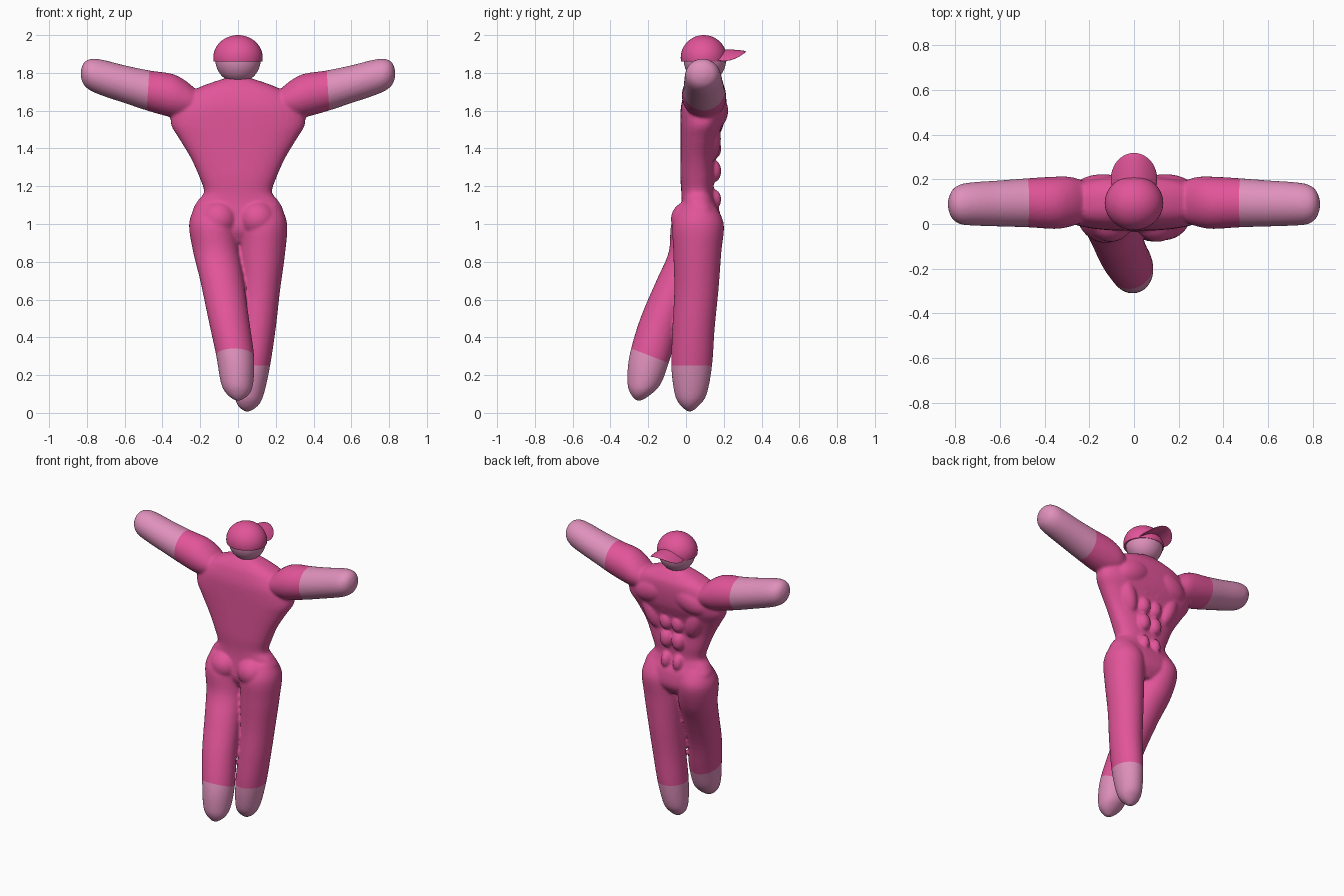
import bpy, bmesh, math
from mathutils import Matrix, Vector

if "Cube" in bpy.data.objects:
    bpy.data.objects.remove(bpy.data.objects["Cube"])


def material(name, rgb):
    m = bpy.data.materials.new(name)
    m.use_nodes = True
    m.diffuse_color = (*rgb, 1)
    m.node_tree.nodes["Principled BSDF"].inputs["Base Color"].default_value = (*rgb, 1)
    return m


PINK = material("hot pink", (0.76, 0.09, 0.32))
SKIN = material("pale pink", (0.74, 0.28, 0.50))


def spline(rows, steps=5):
    """Smoothly interpolate rows of section values."""
    out = []
    for i in range(len(rows) - 1):
        a, b, c, d = (rows[min(max(i + k, 0), len(rows) - 1)] for k in (-1, 0, 1, 2))
        for s in range(steps):
            t = s / steps
            out.append([q + 0.5 * t * (r - p + t * (2 * p - 5 * q + 4 * r - u + t * (3 * (q - r) + u - p)))
                        for p, q, r, u in zip(a, b, c, d)])
    return out + [rows[-1]]


def loft(bm, rows, along_x=False, power=2.0, sides=40):
    """Rows are centre x, y, z and two radii; rings lie across z, or across x."""
    rings = []
    for x, y, z, ra, rb in spline(rows):
        ring = []
        for k in range(sides):
            a = math.tau * k / sides
            u = ra * math.copysign(abs(math.cos(a)) ** (2 / power), math.cos(a))
            v = rb * math.copysign(abs(math.sin(a)) ** (2 / power), math.sin(a))
            ring.append(bm.verts.new((x, y + u, z + v) if along_x else (x + u, y + v, z)))
        rings.append(ring)
    for r, s in zip(rings, rings[1:]):
        for k in range(sides):
            n = (k + 1) % sides
            bm.faces.new((r[k], r[n], s[n], s[k]))
    bm.faces.new(rings[0])
    bm.faces.new(rings[-1])


def ball(bm, centre, radii, tilt=0):
    m = Matrix.Translation(centre) @ Matrix.Rotation(tilt, 4, 'Y') @ Matrix.Diagonal((*radii, 1))
    return bmesh.ops.create_uvsphere(bm, u_segments=40, v_segments=24, radius=1, matrix=m)["verts"]


def finish(bm, name, mats):
    bmesh.ops.recalc_face_normals(bm, faces=bm.faces)
    me = bpy.data.meshes.new(name)
    bm.to_mesh(me)
    bm.free()
    for m in mats:
        me.materials.append(m)
    me.shade_smooth()
    ob = bpy.data.objects.new(name, me)
    bpy.context.collection.objects.link(ob)
    return ob


# Torso and hips
bm = bmesh.new()
loft(bm, [(0, .07, .90, .08, .07), (0, .075, .97, .20, .11), (0, .075, 1.06, .24, .105),
          (0, .065, 1.12, .215, .09), (0, .06, 1.17, .18, .085), (0, .06, 1.25, .205, .09),
          (0, .06, 1.35, .25, .09), (0, .07, 1.45, .31, .10), (0, .085, 1.53, .355, .115),
          (0, .093, 1.62, .34, .12), (0, .1, 1.69, .27, .11), (0, .1, 1.73, .19, .09),
          (0, .1, 1.765, .09, .06), (0, .1, 1.775, .05, .04)], power=2.5)

# Standing leg and trailing leg
loft(bm, [(.05, .02, .008, .015, .012), (.053, .02, .04, .055, .05), (.06, .025, .1, .077, .085),
          (.078, .03, .25, .092, .108), (.1, .04, .45, .1, .112), (.115, .055, .65, .108, .117),
          (.128, .06, .85, .122, .127), (.135, .065, 1, .125, .135), (.125, .065, 1.1, .1, .09)])
loft(bm, [(0, -.25, .065, .015, .015), (0, -.238, .1, .06, .055), (-.005, -.22, .16, .086, .09),
          (-.015, -.19, .3, .1, .11), (-.05, -.13, .5, .108, .112), (-.085, -.04, .7, .115, .117),
          (-.115, .033, .85, .122, .125), (-.133, .06, 1, .126, .138), (-.125, .065, 1.1, .1, .09)])

for s in (1, -1):
    # Arm
    loft(bm, [(s * x, y, z, a, b) for x, y, z, a, b in (
        (.22, .1, 1.64, .09, .07), (.28, .1, 1.66, .11, .1), (.35, .095, 1.68, .117, .115),
        (.47, .095, 1.705, .11, .108), (.6, .092, 1.74, .103, .1), (.72, .09, 1.775, .097, .095),
        (.78, .088, 1.79, .088, .084), (.815, .088, 1.795, .062, .06), (.832, .088, 1.795, .02, .02))],
        along_x=True)
    # Buttock, chest muscle and rib edge
    ball(bm, (s * .104, .02, 1.025), (.1, .1, .098))
    ball(bm, (s * .14, .135, 1.6), (.15, .088, .095), s * .35)
    ball(bm, (s * .165, .11, 1.45), (.065, .075, .14), s * .35)
    # Stomach muscles
    for z, w, h in ((1.5, .035, .05), (1.4, .046, .058), (1.28, .046, .06), (1.13, .036, .055)):
        ball(bm, (s * .045, .145, z), (w, .042, h))

# Blend the body into one skin
rough = finish(bm, "body_blend", [PINK])
remesh = rough.modifiers.new("blend", 'REMESH')
remesh.mode = 'VOXEL'
remesh.voxel_size = 0.009
smooth = rough.modifiers.new("soften", 'SMOOTH')
smooth.factor = 0.5
smooth.iterations = 4
bm = bmesh.new()
bm.from_object(rough, bpy.context.evaluated_depsgraph_get())
bpy.data.objects.remove(rough)

# Clean colour edges at the sleeves and trouser ends
slope = Vector((0, .36, .93))
ankle = Vector((0, -.185, .3))
cuts = [(Vector((s * .477, .09, 1.7)), Vector((s, 0, .065))) for s in (1, -1)]
for point, normal in cuts + [(ankle, slope), (Vector((0, 0, .25)), Vector((0, 0, 1)))]:
    bmesh.ops.bisect_plane(bm, geom=bm.verts[:] + bm.edges[:] + bm.faces[:], dist=1e-5,
                           plane_co=point, plane_no=normal)
for f in bm.faces:
    c = f.calc_center_median()
    hand = any((c - p).dot(n) > 0 for p, n in cuts)
    foot = c.z < .25 or (c.y < -.085 and (c - ankle).dot(slope) < 0)
    f.material_index = int(hand or foot)
    f.smooth = True
finish(bm, "body", [PINK, SKIN])

# Head
bm = bmesh.new()
ball(bm, (0, .1, 1.87), (.12, .112, .123))
finish(bm, "head", [SKIN])

# Cap dome
bm = bmesh.new()
ball(bm, (0, .094, 1.88), (.131, .122, .12))
cut = bmesh.ops.bisect_plane(bm, geom=bm.verts[:] + bm.edges[:] + bm.faces[:],
                             plane_co=(0, 0, 1.86), plane_no=(0, 0, -1), clear_outer=True)
bmesh.ops.holes_fill(bm, edges=[e for e in cut["geom_cut"] if isinstance(e, bmesh.types.BMEdge)])
dome = finish(bm, "cap_dome", [PINK])

# Cap bill, drooping at the sides
bm = bmesh.new()
for v in ball(bm, (0, .2, 1.912), (.104, .118, .012)):
    v.co.z -= 4.5 * v.co.x ** 2
bill = finish(bm, "cap_bill", [PINK])

for ob in (dome, bill):
    bpy.context.view_layer.objects.active = ob
    ob.select_set(True)
bpy.ops.object.shade_smooth_by_angle(angle=math.radians(50))
